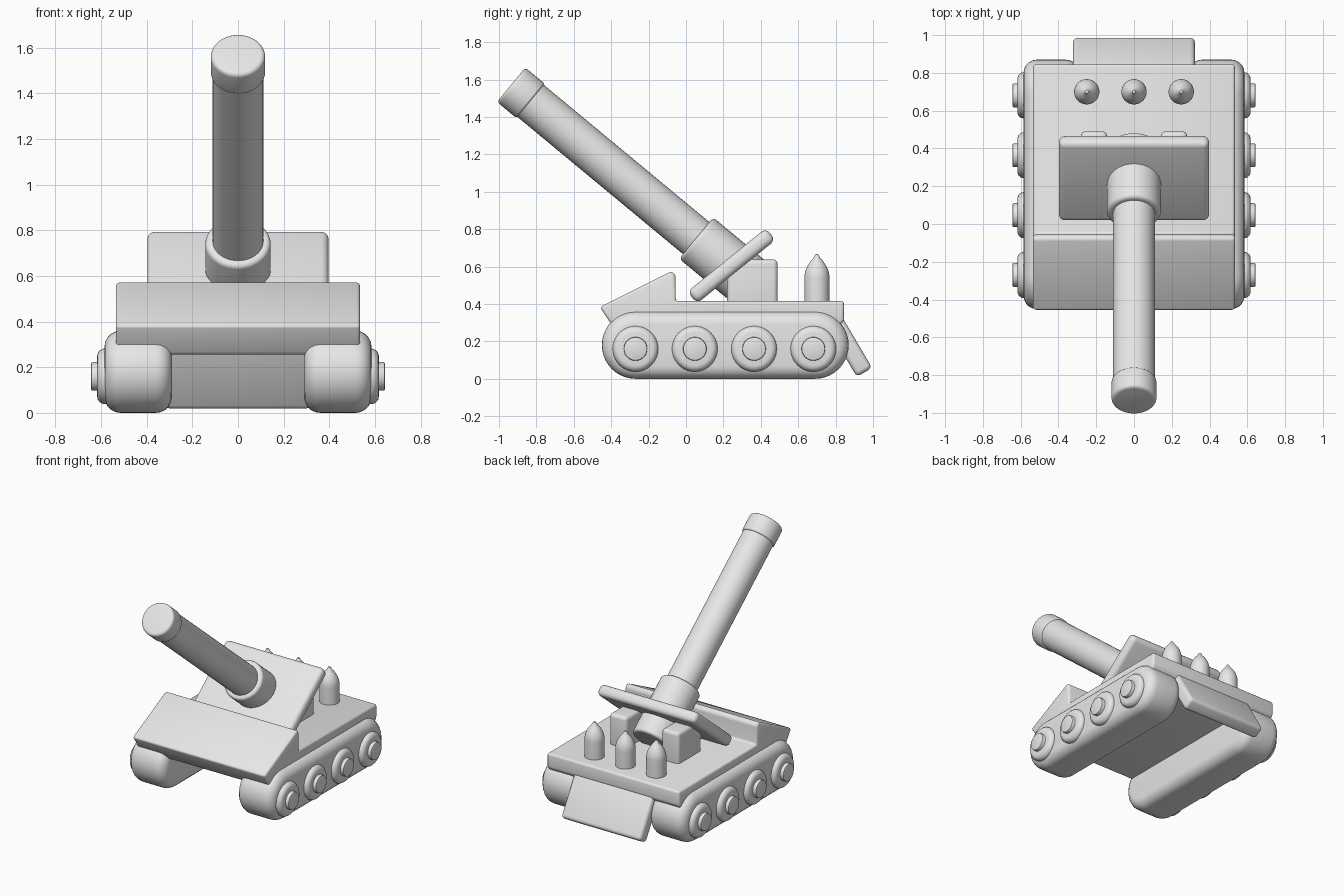
import bpy, bmesh, math
from mathutils import Vector, Matrix

if "Cube" in bpy.data.objects:
    bpy.data.objects.remove(bpy.data.objects["Cube"])

grey = bpy.data.materials.new("plain grey")
grey.diffuse_color = (0.8, 0.8, 0.8, 1)
grey.use_nodes = True
grey.node_tree.nodes["Principled BSDF"].inputs["Base Color"].default_value = grey.diffuse_color


def finish(name, bm, matrix, bevel=0.0, segs=4):
    """Round the hard edges, then turn the bmesh into a smooth-shaded object."""
    bmesh.ops.recalc_face_normals(bm, faces=bm.faces)
    if bevel:
        hard = [e for e in bm.edges if e.calc_face_angle(0) > math.radians(25)]
        bmesh.ops.bevel(bm, geom=hard, offset=bevel, segments=segs,
                        profile=0.5, affect='EDGES', clamp_overlap=True)
    bm.transform(matrix)
    mesh = bpy.data.meshes.new(name)
    bm.to_mesh(mesh)
    bm.free()
    mesh.materials.append(grey)
    ob = bpy.data.objects.new(name, mesh)
    bpy.context.collection.objects.link(ob)
    bpy.ops.object.select_all(action='DESELECT')
    ob.select_set(True)
    bpy.context.view_layer.objects.active = ob
    bpy.ops.object.shade_smooth_by_angle(angle=math.radians(35))
    return ob


def extrude_x(name, profile, x0, x1, bevel, segs=4):
    """Side profile of (y, z) points pushed from x0 to x1."""
    bm = bmesh.new()
    a = [bm.verts.new((x0, y, z)) for y, z in profile]
    b = [bm.verts.new((x1, y, z)) for y, z in profile]
    bm.faces.new(a)
    bm.faces.new(b[::-1])
    n = len(a)
    for i in range(n):
        j = (i + 1) % n
        bm.faces.new((a[i], b[i], b[j], a[j]))
    return finish(name, bm, Matrix(), bevel, segs)


def box(name, size, loc, tilt, bevel):
    bm = bmesh.new()
    bmesh.ops.create_cube(bm, size=1)
    bm.transform(Matrix.Diagonal((*size, 1)))
    place = Matrix.Translation(loc) @ Matrix.Rotation(math.radians(tilt), 4, 'X')
    return finish(name, bm, place, bevel)


def lathe(name, profile, origin, axis, n=40):
    """Spin (radius, height) points about an axis; ends are capped."""
    bm = bmesh.new()
    rings = [[bm.verts.new((r * math.cos(math.tau * k / n),
                            r * math.sin(math.tau * k / n), h)) for k in range(n)]
             for r, h in profile]
    for p, q in zip(rings, rings[1:]):
        for k in range(n):
            j = (k + 1) % n
            bm.faces.new((p[k], p[j], q[j], q[k]))
    bm.faces.new(rings[0][::-1])
    bm.faces.new(rings[-1])
    rot = Vector(axis).to_track_quat('Z', 'Y').to_matrix().to_4x4()
    return finish(name, bm, Matrix.Translation(origin) @ rot)


def rounded(r, h0, h1, b0=0.0, b1=0.0, steps=5):
    """Cylinder profile with rounded rims of radius b0 (start) and b1 (end)."""
    quarter = [math.pi / 2 * i / steps for i in range(steps + 1)]
    start = [(r - b0 + b0 * math.sin(t), h0 + b0 - b0 * math.cos(t)) for t in quarter] if b0 else [(r, h0)]
    end = [(r - b1 + b1 * math.cos(t), h1 - b1 + b1 * math.sin(t)) for t in quarter] if b1 else [(r, h1)]
    return start + end


# hull with sloped nose wedge and flat deck
extrude_x("hull", [(-0.46, 0.383), (-0.078, 0.575), (-0.055, 0.555), (-0.055, 0.415),
                   (0.845, 0.415), (0.845, 0.31), (0.79, 0.255), (-0.375, 0.255)],
          -0.535, 0.535, 0.02, 3)

# tracks, wheels and hubs on both sides
R = 0.18
capsule = []
for centre, start in ((0.69, -90), (-0.27, 90)):
    for i in range(21):
        t = math.radians(start + 9 * i)
        capsule.append((centre + R * math.cos(t), R + R * math.sin(t)))
for s, side in ((-1, "left"), (1, "right")):
    extrude_x(side + "_track", capsule, s * 0.29, s * 0.585, 0.07, 5)
    for i in range(4):
        at = (0, -0.27 + 0.317 * i, 0.16)
        lathe(f"{side}_wheel_{i + 1}", rounded(0.122, 0.5, 0.617, 0, 0.034), at, (s, 0, 0))
        lathe(f"{side}_hub_{i + 1}", rounded(0.063, 0.55, 0.643, 0, 0.006, 2), at, (s, 0, 0), 32)

# rear flap
box("rear_flap", (0.645, 0.095, 0.32), (0, 0.873, 0.172), 30.5, 0.025)

# gun: barrel, muzzle ring and collar share one axis
tip = Vector((0, -0.935, 1.572))
back = Vector((0, 0.77, -0.638)).normalized()
lathe("barrel", rounded(0.111, 0.05, 1.5), tip, back)
lathe("muzzle", rounded(0.119, 0.0, 0.135, 0.02, 0.012), tip, back)
lathe("collar", rounded(0.143, 1.285, 1.73, 0.022, 0.02), tip, back)

# sloped gun shield and the two mount brackets behind it
box("gun_shield", (0.795, 0.54, 0.082), (0, 0.243, 0.604), 39, 0.032)
for s, side in ((-1, "left"), (1, "right")):
    box(side + "_bracket", (0.14, 0.27, 0.30), (s * 0.212, 0.355, 0.488), 0, 0.025)

# spare shells standing on the rear deck
shell = [(0.067, 0.0), (0.067, 0.14)]
for i in range(1, 8):
    t = i / 8
    shell.append((0.067 * (1 - t ** 2.0) ** 0.9, 0.14 + 0.12 * t))
shell += [(0.009, 0.264), (0.003, 0.266)]
for i, x in enumerate((-0.25, 0, 0.25)):
    lathe(f"shell_{i + 1}", shell, (x, 0.70, 0.40), (0, 0, 1), 32)
